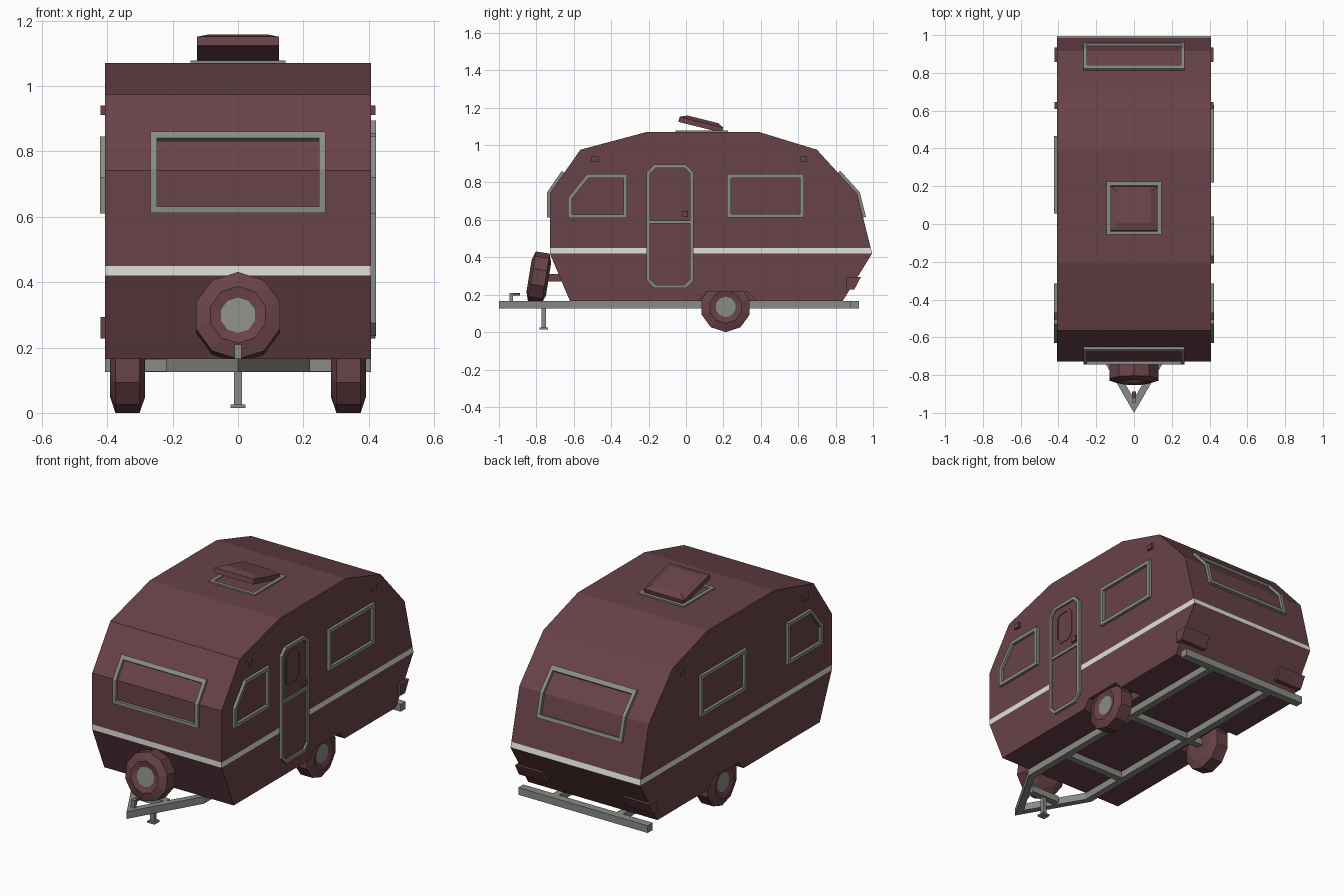
import bpy, bmesh, math
from mathutils import Matrix, Vector

if "Cube" in bpy.data.objects:
    bpy.data.objects.remove(bpy.data.objects["Cube"])


def material(name, rgb):
    m = bpy.data.materials.new(name)
    m.use_nodes = True
    m.diffuse_color = (*rgb, 1)
    bsdf = next(n for n in m.node_tree.nodes if n.type == 'BSDF_PRINCIPLED')
    bsdf.inputs["Base Color"].default_value = (*rgb, 1)
    return m


MAROON = material("maroon", (.14, .055, .065))
GREY = material("metal grey", (.25, .26, .24))
WHITE = material("stripe white", (.75, .75, .73))


def add(name, verts, faces, *mats, matrix=None):
    bm = bmesh.new()
    vs = [bm.verts.new(v) for v in verts]
    for f in faces:
        bm.faces.new([vs[i] for i in f])
    if matrix:
        bm.transform(matrix)
    bmesh.ops.recalc_face_normals(bm, faces=bm.faces)
    me = bpy.data.meshes.new(name)
    bm.to_mesh(me)
    bm.free()
    ob = bpy.data.objects.new(name, me)
    for m in mats:
        me.materials.append(m)
    bpy.context.collection.objects.link(ob)
    return ob


def prism(name, pts, a, b, axis, mat):
    """Extrude a 2D outline from a to b along x (outline is y,z) or z (outline is x,y)."""
    place = (lambda p, d: (d, *p)) if axis == 'x' else (lambda p, d: (*p, d))
    n = len(pts)
    verts = [place(p, d) for d in (a, b) for p in pts]
    faces = [(i, (i + 1) % n, (i + 1) % n + n, i + n) for i in range(n)]
    return add(name, verts, faces + [range(n), range(n, 2 * n)], mat)


def rect(u0, v0, u1, v1):
    return [(u0, v0), (u1, v0), (u1, v1), (u0, v1)]


def box(name, x, y, z, mat):
    return prism(name, rect(x[0], y[0], x[1], y[1]), z[0], z[1], 'z', mat)


def chamfered(u0, v0, u1, v1, c):
    return [(u0 + c, v0), (u1 - c, v0), (u1, v0 + c), (u1, v1 - c),
            (u1 - c, v1), (u0 + c, v1), (u0, v1 - c), (u0, v0 + c)]


def inset(pts, w):
    """Mitred inward offset of a counter-clockwise outline."""
    out = []
    for i, p in enumerate(pts):
        p = Vector(p)
        a = (p - Vector(pts[i - 1])).normalized()
        b = (Vector(pts[(i + 1) % len(pts)]) - p).normalized()
        na, nb = Vector((-a.y, a.x)), Vector((-b.y, b.x))
        m = na + nb
        out.append(tuple(p + m * (2 * w / m.length_squared)))
    return out


def ring(name, pts, w, place, mat, depth=.016):
    inner, n = inset(pts, w), len(pts)
    loops = [(pts, 0), (pts, depth), (inner, depth), (inner, 0)]
    verts = [place(*p, d) for loop, d in loops for p in loop]
    faces = [(k * n + i, k * n + (i + 1) % n,
              (k + 1) % 4 * n + (i + 1) % n, (k + 1) % 4 * n + i)
             for k in range(4) for i in range(n)]
    return add(name, verts, faces, mat)


# Body shell: side outline extruded, with a painted waist stripe
HALF = .407
profile = [(-.62, .165), (-.728, .42), (-.728, .742), (-.565, .975), (-.21, 1.07),
           (.39, 1.07), (.70, .975), (.915, .74), (.995, .42), (.837, .165)]
body = prism("body_shell", profile, -HALF, HALF, 'x', MAROON)
body.data.materials.append(WHITE)
bm = bmesh.new()
bm.from_mesh(body.data)
for z in (.42, .45):
    bmesh.ops.bisect_plane(bm, geom=bm.verts[:] + bm.edges[:] + bm.faces[:],
                           plane_co=(0, 0, z), plane_no=(0, 0, 1))
for f in bm.faces:
    f.material_index = int(.42 < f.calc_center_median().z < .45)
bm.to_mesh(body.data)
bm.free()

# Wheel arches cut into the lower edge
for s in (-1, 1):
    cutter = prism("arch_cutter", [(.03, .13), (.11, .215), (.33, .215), (.41, .13)],
                   s * .27, s * .5, 'x', MAROON)
    mod = body.modifiers.new("arch", 'BOOLEAN')
    mod.operation, mod.solver, mod.object = 'DIFFERENCE', 'EXACT', cutter
    bpy.context.view_layer.objects.active = body
    bpy.ops.object.modifier_apply(modifier=mod.name)
    bpy.data.objects.remove(cutter)


# Side windows
def side(s):
    return lambda u, v, d: (s * (HALF + d), u, v)


front_pane = [(-.63, .61), (-.315, .61), (-.315, .845), (-.53, .845), (-.63, .72)]
for s, label, y0 in ((1, "left", .22), (-1, "right", .055)):
    ring(label + "_front_window_frame", front_pane, .02, side(s), GREY)
    ring(label + "_rear_window_frame", rect(y0, .612, y0 + .41, .845), .02, side(s), GREY)

# Entrance door
door = chamfered(-.21, .235, .04, .895, .04)
prism("door_panel", inset(door, .01), HALF - .005, HALF + .005, 'x', MAROON)
ring("door_frame", door, .018, side(1), GREY)
box("door_middle_bar", (HALF, HALF + .014), (-.195, .025), (.58, .598), GREY)
ring("door_window_trim", chamfered(-.16, .655, -.03, .85, .03), .015, side(1), MAROON, .009)
box("door_handle", (HALF, HALF + .016), (-.022, .012), (.615, .648), MAROON)


# Front and rear windows folded over the bend in the shell
def end_wall(low, bend, high, sign):
    low, bend, high = map(Vector, (low, bend, high))

    def normal(a, b):
        t = (b - a).normalized()
        return Vector((sign * t.y, -sign * t.x))

    n0, n1 = normal(low, bend), normal(bend, high)

    def place(u, v, d):
        a, b = (low, bend) if v <= bend.y else (bend, high)
        p = a.lerp(b, (v - a.y) / (b.y - a.y))
        n = n0 if v < bend.y - .001 else n1 if v > bend.y + .001 else (n0 + n1).normalized()
        p = p + n * d
        return (u, p.x, p.y)
    return place


for label, ids, sign in (("front", (1, 2, 3), -1), ("rear", (8, 7, 6), 1)):
    zb = profile[ids[1]][1]
    outline = [(-.268, .612), (.268, .612), (.268, zb), (.268, .852), (-.268, .852), (-.268, zb)]
    ring(label + "_window_frame", outline, .02,
         end_wall(*[profile[i] for i in ids], sign), GREY)

# Marker lamps and wrap-around tail lamps
for s, label in ((1, "left"), (-1, "right")):
    for y, end in ((-.488, "front"), (.628, "rear")):
        box(f"{label}_{end}_marker_lamp", sorted((s * .40, s * .42)),
            (y - .019, y + .019), (.912, .94), MAROON)
    prism(label + "_tail_lamp", [(.858, .228), (.90, .228), (.935, .294), (.858, .294)],
          s * .25, s * .421, 'x', MAROON)

# Roof vent: frame and propped-open lid
ring("vent_frame", rect(-.145, -.055, .145, .225), .02,
     lambda u, v, d: (u, v, 1.068 + d), GREY, .01)
lid_low, lid_top = rect(-.125, -.24, .125, 0), rect(-.09, -.2, .09, -.03)
verts = [(*p, z) for loop, z in ((lid_low, 0), (lid_low, .028), (lid_top, .045)) for p in loop]
faces = [(k + i, k + (i + 1) % 4, k + 4 + (i + 1) % 4, k + 4 + i) for k in (0, 4) for i in range(4)]
add("vent_lid", verts, faces + [range(4), range(8, 12)], MAROON,
    matrix=Matrix.Translation((0, .192, 1.066)) @ Matrix.Rotation(math.radians(-14), 4, 'X'))


# Wheels: ten-sided lathe with a metal hub disc
def wheel(name, matrix):
    n = 10
    section = [(.055, .044), (.088, .053), (.135, .037), (.135, -.037), (.088, -.053)]
    verts = [(x, r * math.sin(i * math.tau / n), -r * math.cos(i * math.tau / n))
             for r, x in section for i in range(n)]
    faces = [(k * n + i, k * n + (i + 1) % n, (k + 1) * n + (i + 1) % n, (k + 1) * n + i)
             for k in range(len(section) - 1) for i in range(n)]
    caps = [range(n), range(4 * n, 5 * n)]
    ob = add(name, verts, faces + caps, MAROON, GREY, matrix=matrix)
    ob.data.polygons[len(faces)].material_index = 1


wheel("left_wheel", Matrix.Translation((.338, .212, .135)))
wheel("right_wheel", Matrix.Translation((-.338, .212, .135)) @ Matrix.Rotation(math.pi, 4, 'Z'))
wheel("spare_wheel", Matrix.Translation((0, -.787, .292))
      @ Matrix.Rotation(math.radians(-9), 4, 'X') @ Matrix.Rotation(-math.pi / 2, 4, 'Z'))
box("spare_wheel_bracket", (-.03, .03), (-.76, -.65), (.27, .31), MAROON)

# Chassis: rails, cross members, bumper and drawbar
Z = (.125, .166)
for s, label in ((1, "left"), (-1, "right")):
    box(label + "_rail", sorted((s * .18, s * .22)), (-.62, .88), Z, GREY)
    prism(label + "_drawbar", [(s * .22, -.62), (s * .18, -.62), (0, -.925), (0, -1)], *Z, 'z', GREY)
for label, y, half in (("front", -.34, .18), ("axle", .212, .30), ("drawbar", -.76, .09)):
    box(label + "_cross_member", (-half, half), (y - .02, y + .02), (.127, .164), GREY)
box("rear_bumper", (-HALF, HALF), (.88, .925), Z, GREY)

# Jockey post and hitch coupling
box("jack_post", (-.012, .012), (-.772, -.748), (.02, .166), GREY)
box("jack_foot", (-.023, .023), (-.783, -.737), (.015, .025), GREY)
box("hitch_post", (-.01, .01), (-.945, -.925), (.16, .21), GREY)
box("hitch_handle", (-.01, .01), (-.945, -.888), (.195, .21), MAROON)
